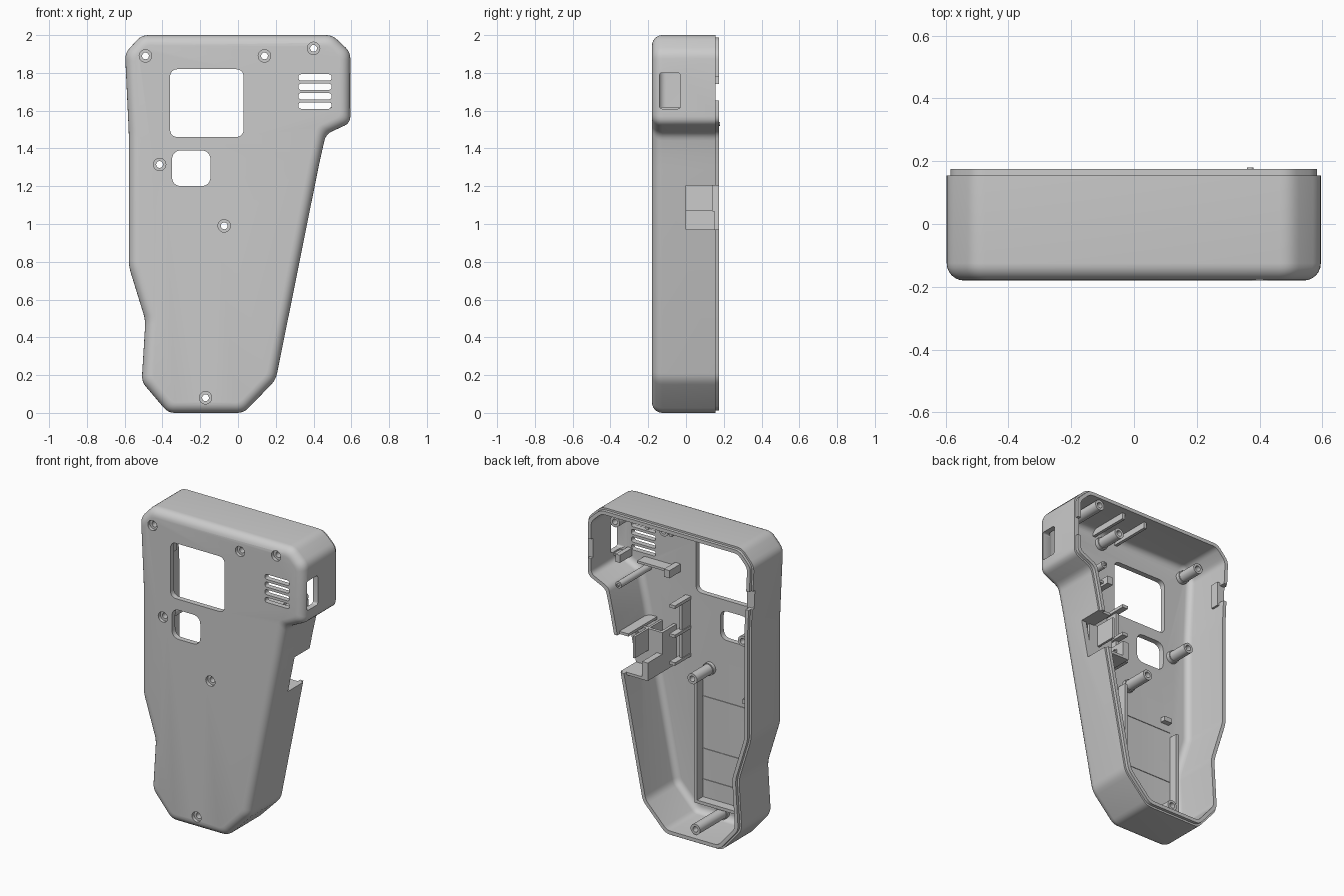
import bpy, bmesh, math
from mathutils import Vector

cube = bpy.data.objects.get("Cube")
if cube:
    bpy.data.objects.remove(cube, do_unlink=True)

grey = bpy.data.materials.new("light grey plastic")
grey.use_nodes = True
COLOUR = (0.6, 0.6, 0.6, 1)
grey.diffuse_color = COLOUR
grey.node_tree.nodes["Principled BSDF"].inputs["Base Color"].default_value = COLOUR


def finish(bm, name):
    bmesh.ops.recalc_face_normals(bm, faces=bm.faces[:])
    mesh = bpy.data.meshes.new(name)
    bm.to_mesh(mesh)
    bm.free()
    mesh.materials.append(grey)
    obj = bpy.data.objects.new(name, mesh)
    bpy.context.collection.objects.link(obj)
    return obj


def smooth(obj):
    bpy.ops.object.select_all(action='DESELECT')
    obj.select_set(True)
    bpy.context.view_layer.objects.active = obj
    bpy.ops.object.shade_smooth_by_angle(angle=math.radians(35))


def loft(name, rings, closed=False):
    """Skin equal-length point rings; cap both ends unless closed."""
    bm = bmesh.new()
    vs = [[bm.verts.new(p) for p in ring] for ring in rings]
    n = len(vs[0])
    pairs = list(zip(vs, vs[1:])) + ([(vs[-1], vs[0])] if closed else [])
    for a, b in pairs:
        for i in range(n):
            j = (i + 1) % n
            bm.faces.new((a[i], a[j], b[j], b[i]))
    if not closed:
        bm.faces.new(vs[0])
        bm.faces.new(vs[-1])
    return finish(bm, name)


def inset(poly, t):
    out = []
    for i, p in enumerate(poly):
        d1 = (p - poly[i - 1]).normalized()
        d2 = (poly[(i + 1) % len(poly)] - p).normalized()
        n1, n2 = Vector((d1.y, -d1.x)), Vector((d2.y, -d2.x))
        out.append(p + (n1 + n2) * (t / (1 + n1.dot(n2))))
    return out


def rounded(poly, r, seg=4):
    out = []
    for i, p in enumerate(poly):
        q, s = poly[i - 1], poly[(i + 1) % len(poly)]
        a = p + (q - p).normalized() * r
        b = p + (s - p).normalized() * r
        for k in range(seg + 1):
            t = k / seg
            out.append(a * (1 - t) ** 2 + p * 2 * t * (1 - t) + b * t * t)
    return out


def rect(x0, x1, z0, z1, r):
    pts = [Vector(c) for c in ((x0, z0), (x0, z1), (x1, z1), (x1, z0))]
    return rounded(pts, r, 6)


def circle(x, z, r, y, n=24):
    return [(x + r * math.cos(math.tau * i / n), y, z + r * math.sin(math.tau * i / n))
            for i in range(n)]


def box(name, x0, x1, y0, y1, z0, z1):
    return loft(name, [[(x0, y, z0), (x0, y, z1), (x1, y, z1), (x1, y, z0)]
                       for y in (y0, y1)])


def tube(name, x, z, y0, y1, r, bore):
    smooth(loft(name, [circle(x, z, rad, y) for rad, y in
                       ((r, y0), (r, y1), (bore, y1), (bore, y0))], closed=True))


def cut(target, cutter):
    """Subtract the cutter with the first solver that leaves the case whole."""
    cutter.hide_render = True
    mod = target.modifiers.new("opening", 'BOOLEAN')
    mod.operation = 'DIFFERENCE'
    mod.object = cutter
    for solver in ('MANIFOLD', 'EXACT', 'FLOAT'):
        mod.solver = solver
        graph = bpy.context.evaluated_depsgraph_get()
        mesh = bpy.data.meshes.new_from_object(target.evaluated_get(graph))
        heights = [v.co.z for v in mesh.vertices] or [0]
        whole = max(heights) - min(heights) > 1.99
        if whole and len(mesh.vertices) != len(target.data.vertices):
            target.data = mesh
            break
    target.modifiers.remove(mod)
    bpy.data.objects.remove(cutter, do_unlink=True)


# Shell: rounded outline lofted over the outside, rim lip and inside
FRONT, FLOOR, RIM, LIP = -0.18, -0.145, 0.155, 0.175
WALL, FILLET = 0.035, 0.055
outline = [Vector(p) for p in (
    (-0.51, 2), (0.50, 2), (0.595, 1.91), (0.595, 1.535), (0.465, 1.475), (0.43, 1.32),
    (0.20, 0.175), (0.03, 0), (-0.37, 0), (-0.51, 0.165), (-0.49, 0.49),
    (-0.578, 0.775), (-0.578, 1.48), (-0.598, 1.905))]


def ring(t, y):
    return [(p.x, y, p.y) for p in rounded(inset(outline, t), 0.035 - t * 0.25)]


def fillet(base, floor, r):
    steps = [math.pi / 2 * k / 6 for k in range(7)]
    return [ring(base + r * (1 - math.sin(a)), floor + r * (1 - math.cos(a))) for a in steps]


shell = loft("case_shell", fillet(0, FRONT, FILLET)
             + [ring(0, RIM), ring(0.012, RIM), ring(0.012, LIP), ring(WALL, LIP)]
             + fillet(WALL, FLOOR, 0.04)[::-1])

# Front windows and vent slots
openings = [rect(-0.36, 0.03, 1.46, 1.82, 0.045), rect(-0.35, -0.145, 1.2, 1.39, 0.055)]
openings += [rect(0.32, 0.495, z, z + 0.033, 0.015) for z in (1.61, 1.66, 1.71, 1.76)]
for shape in openings:
    cut(shell, loft("window_cutter", [[(p.x, y, p.y) for p in shape] for y in (-0.25, -0.08)]))

# Counterbored screw holes
screws = {(-0.49, 1.89): 0.01, (0.14, 1.89): 0.03, (0.40, 1.93): 0.16,
          (-0.415, 1.315): 0.01, (-0.073, 0.99): 0.04, (-0.172, 0.08): 0.15}
for x, z in screws:
    cut(shell, loft("screw_cutter", [circle(x, z, r, y) for r, y in (
        (0.033, -0.25), (0.033, -0.158), (0.018, -0.158), (0.018, -0.08))]))

# Side window, side notch and gaps in the lip
side = rect(-0.14, -0.03, 1.61, 1.8, 0.015)
cut(shell, loft("side_cutter", [[(x, p.x, p.y) for p in side] for x in (0.52, 0.7)]))
cut(shell, box("notch_cutter", 0.22, 0.6, 0, 0.3, 0.97, 1.205))
cut(shell, box("lip_cutter", 0.5, 0.7, RIM + 0.001, 0.3, 1.655, 1.78))
cut(shell, box("lip_cutter", -0.7, -0.5, 0.135, 0.3, 1.62, 1.74))
smooth(shell)

# Screw bosses with wider feet, and a locating rod
BASE = FLOOR - 0.003
for i, ((x, z), top) in enumerate(screws.items()):
    tube(f"screw_boss_{i + 1}", x, z, BASE, top, 0.034, 0.018)
    tube(f"boss_foot_{i + 1}", x, z, BASE, -0.12, 0.04, 0.018)
tube("locating_rod", 0.37, 1.53, BASE, 0.165, 0.022, 0.008)
tube("rod_tip", 0.37, 1.53, 0.12, 0.18, 0.01, 0.004)

# Battery bay ribs and floor lines
box("bay_rib_inner", -0.02, 0, BASE, -0.085, 0.12, 0.96)
box("bay_rib_bottom", -0.42, 0, BASE, -0.085, 0.12, 0.14)
box("bay_rib_outer", -0.42, -0.40, BASE, -0.085, 0.12, 0.76)
box("bay_clip", -0.39, -0.33, BASE, -0.11, 0.84, 0.87)
for z in (0.25, 0.45, 0.79):
    box("bay_floor_line", -0.40, -0.02, BASE, FLOOR + 0.004, z, z + 0.008)

# Ribs under the top wall
for x in (0.02, 0.19):
    box("top_wall_rib", x - 0.01, x + 0.01, BASE, 0.13, 1.925, 1.97)

# Board supports near the vents
box("vent_rib", 0.16, 0.40, BASE, -0.07, 1.575, 1.59)
box("vent_rib_end", 0.14, 0.18, BASE, -0.03, 1.56, 1.61)
box("side_rib", 0.49, 0.57, BASE, -0.06, 1.585, 1.60)
box("side_rib_end", 0.49, 0.52, BASE, -0.02, 1.57, 1.62)
box("left_wall_clip", -0.56, -0.535, 0.08, 0.135, 1.6, 1.76)

# Upright board holder
box("holder_plate", 0.07, 0.09, BASE, -0.06, 1.03, 1.42)
for z in (1.03, 1.21, 1.40):
    box("holder_post", 0.065, 0.105, BASE, 0.02, z, z + 0.02)

# Connector pocket beside the side notch
box("pocket_top_shelf", 0.31, 0.385, BASE, 0.15, 1.205, 1.222)
box("pocket_bottom_shelf", 0.17, 0.325, BASE, 0.15, 0.953, 0.97)
box("pocket_side_wall", 0.27, 0.285, BASE, 0.14, 1.07, 1.21)
box("pocket_floor", 0.18, 0.345, -0.02, 0, 0.96, 1.21)
box("pocket_back_wall", 0.17, 0.19, BASE, 0.0, 0.96, 1.21)
box("pocket_block", 0.17, 0.21, 0, 0.15, 0.96, 1.07)
smooth(loft("pocket_ring", [
    [(x, 0.075 + p[0], 1.025 + p[2]) for p in circle(0, 0, r, 0)] for x, r in (
        (0.2, 0.02), (0.216, 0.02), (0.216, 0.012), (0.2, 0.012))], closed=True))
